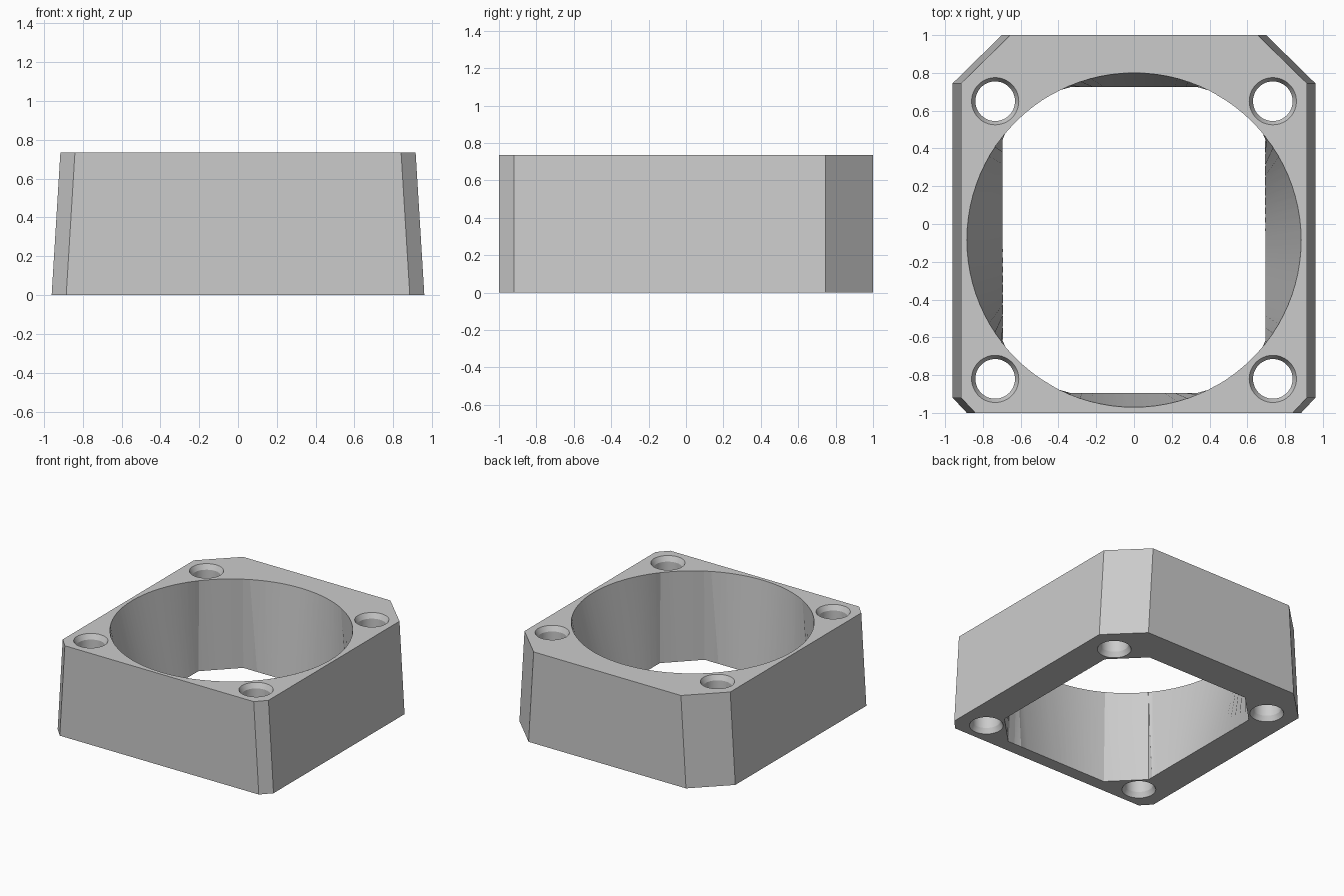
import bpy, bmesh, math

cube = bpy.data.objects.get("Cube")
if cube:
    bpy.data.objects.remove(cube, do_unlink=True)

H = 0.735          # height
CY = -0.085        # centre of the duct in y
R_TOP = 0.885      # round opening at the top
HX, HY, CUT = 0.695, 0.81, 0.235   # chamfered opening at the bottom

grey = bpy.data.materials.new("plain_grey")
grey.use_nodes = True
grey.diffuse_color = (0.6, 0.6, 0.6, 1)
grey.node_tree.nodes["Principled BSDF"].inputs["Base Color"].default_value = (0.6, 0.6, 0.6, 1)


def loft(name, rings):
    """Closed solid through rings that share one vertex count."""
    bm = bmesh.new()
    loops = [[bm.verts.new(p) for p in ring] for ring in rings]
    n = len(loops[0])
    for a, b in zip(loops, loops[1:]):
        for i in range(n):
            j = (i + 1) % n
            bm.faces.new((a[i], a[j], b[j], b[i]))
    bm.faces.new(loops[0][::-1])
    bm.faces.new(loops[-1])
    bmesh.ops.recalc_face_normals(bm, faces=bm.faces)
    mesh = bpy.data.meshes.new(name)
    bm.to_mesh(mesh)
    bm.free()
    mesh.materials.append(grey)
    ob = bpy.data.objects.new(name, mesh)
    bpy.context.collection.objects.link(ob)
    return ob


def outline(z, shrink):
    """Outer octagon, large chamfers at the back and small ones in front."""
    half = [(0.885, -1), (0.96, -0.92), (0.96, 0.745), (0.70, 1)]
    half = [(x - shrink, y) for x, y in half]
    return [(x, y, z) for x, y in half + [(-x, y) for x, y in reversed(half)]]


def octagon_radius(a):
    """Distance from the duct centre to the bottom opening at angle a."""
    c, s = abs(math.cos(a)), abs(math.sin(a))
    return min(HX / max(c, 1e-6), HY / max(s, 1e-6), (HX + HY - CUT) / (c + s))


# Duct directions: even steps plus the exact corners of the bottom opening
corners = [math.atan2(HY - CUT, HX), math.atan2(HY, HX - CUT)]
corners += [math.pi - a for a in corners]
corners += [a + math.pi for a in corners]
steps = [math.tau * i / 96 for i in range(96)]
steps = [a for a in steps if min(abs(a - c) for c in corners) > 0.02]
angles = sorted(steps + corners)


def duct_ring(t):
    ring = []
    for a in angles:
        r = octagon_radius(a) * (1 - t) + R_TOP * t
        ring.append((r * math.cos(a), CY + r * math.sin(a), H * t))
    return ring


def hole_ring(x, y, r, z, n=48):
    return [(x + r * math.cos(math.tau * i / n), y + r * math.sin(math.tau * i / n), z)
            for i in range(n)]


# Body, duct and four countersunk screw holes
body = loft("duct_frame", [outline(0, 0), outline(H, 0.045)])
cutters = [loft("duct_cutter", [duct_ring(t) for t in (-0.04, 1.04)])]
profile = [(0.13, -0.01), (0.105, 0.04), (0.105, H - 0.04), (0.13, H + 0.01)]
for sx in (-1, 1):
    for sy in (-1, 1):
        rings = [hole_ring(sx * 0.735, CY + sy * 0.735, r, z) for r, z in profile]
        cutters.append(loft("hole_cutter", rings))

for cutter in cutters:
    cutter.hide_render = True
    mod = body.modifiers.new("cut", 'BOOLEAN')
    mod.operation = 'DIFFERENCE'
    mod.solver = 'EXACT'
    mod.object = cutter

# Bake the cuts and drop the helpers
bpy.context.view_layer.update()
deps = bpy.context.evaluated_depsgraph_get()
result = bpy.data.meshes.new_from_object(body.evaluated_get(deps))
body.modifiers.clear()
body.data = result
for cutter in cutters:
    bpy.data.objects.remove(cutter, do_unlink=True)

bpy.ops.object.select_all(action='DESELECT')
body.select_set(True)
bpy.context.view_layer.objects.active = body
bpy.ops.object.shade_smooth_by_angle(angle=math.radians(25))
